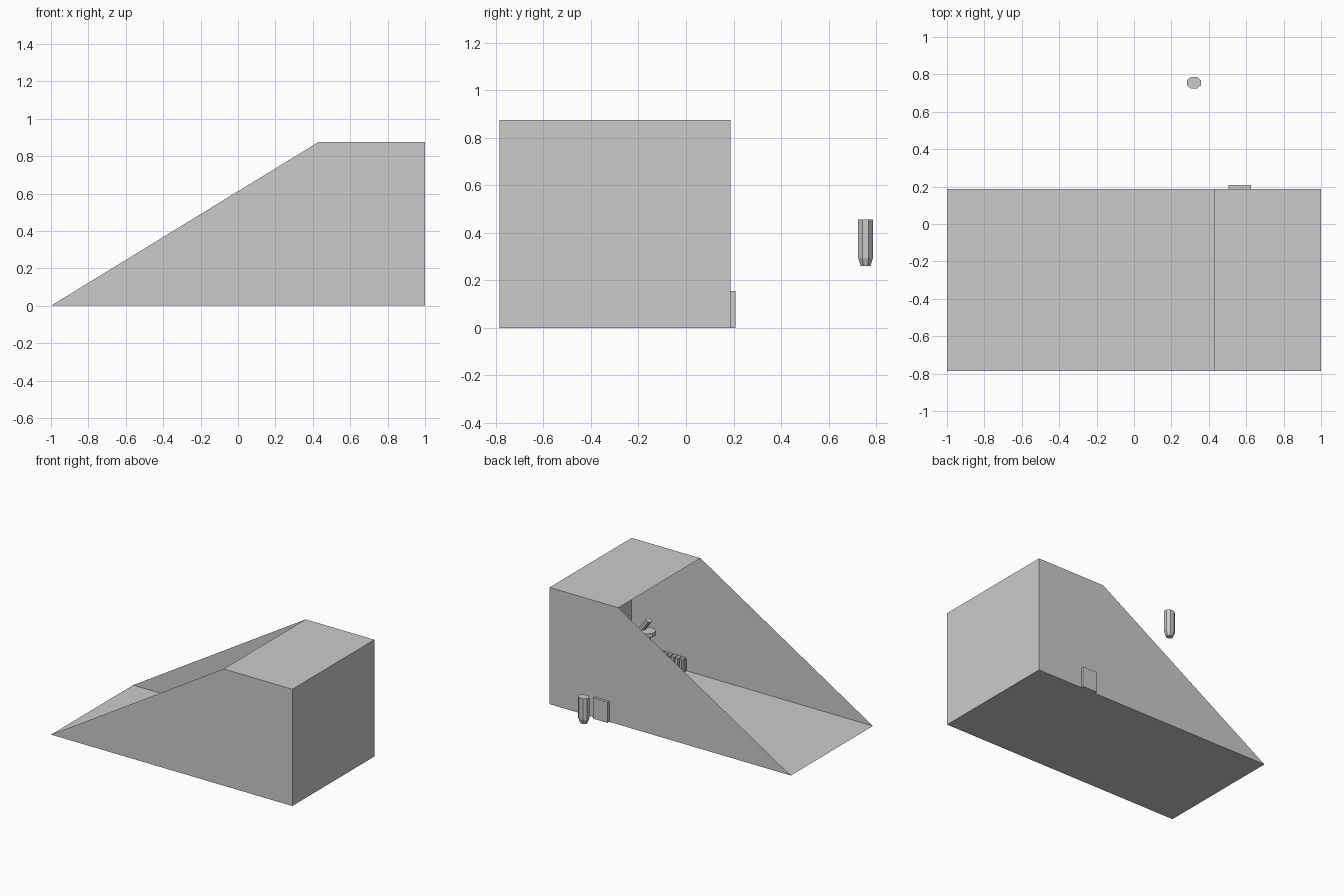
import bpy, bmesh, math
from mathutils import Matrix

if "Cube" in bpy.data.objects:
    bpy.data.objects.remove(bpy.data.objects["Cube"])

Y0, Y1, H, XR = -0.785, 0.187, 0.875, 0.43


def make(name, bm):
    me = bpy.data.meshes.new(name)
    bm.to_mesh(me)
    bm.free()
    ob = bpy.data.objects.new(name, me)
    bpy.context.collection.objects.link(ob)
    return ob


def box(name, lo, hi):
    bm = bmesh.new()
    bmesh.ops.create_cube(bm, size=1)
    for v in bm.verts:
        v.co = [lo[i] + (v.co[i] + 0.5) * (hi[i] - lo[i]) for i in range(3)]
    return make(name, bm)


def prism(name, r1, r2, depth, loc, rot=(0, 0, 0), sides=8, sx=1.0):
    bm = bmesh.new()
    bmesh.ops.create_cone(bm, cap_ends=True, segments=sides,
                          radius1=r1, radius2=r2, depth=depth,
                          matrix=Matrix.Rotation(math.pi / sides, 4, 'Z'))
    for v in bm.verts:
        v.co.x *= sx
    ob = make(name, bm)
    ob.location, ob.rotation_euler = loc, rot
    return ob


# Open room shell: side walls, floor, end wall and ceiling; the slope stays open
bm = bmesh.new()
profile = [(-1, 0), (1, 0), (1, H), (XR, H)]
front = [bm.verts.new((x, Y0, z)) for x, z in profile]
back = [bm.verts.new((x, Y1, z)) for x, z in profile]
bm.faces.new(front)
bm.faces.new(back[::-1])
for i in range(3):
    bm.faces.new((front[i], back[i], back[i + 1], front[i + 1]))
make("room_shell", bm)

# Doors
box("back_door", (0.505, Y1, 0), (0.625, 0.208, 0.155))
box("end_door", (0.994, -0.065, 0), (1.0, 0.032, 0.115))

# Floating octagonal canister with tapered foot
prism("canister_body", 0.034, 0.034, 0.16, (0.32, 0.755, 0.375), sx=1.2)
prism("canister_foot", 0.022, 0.034, 0.036, (0.32, 0.755, 0.278), sx=1.2)

# Slatted rack along the inside of the front wall
for i in range(6):
    x = 0.55 + i * 0.035
    box("rack_slat", (x, Y0, 0), (x + 0.02, Y0 + 0.05, 0.10))
box("rack_back", (0.545, Y0 + 0.002, 0), (0.75, Y0 + 0.02, 0.095))

# Small pedestal with a tilted head under the ceiling
px, py = 0.75, -0.62
prism("pedestal_post", 0.02, 0.02, 0.28, (px, py, 0.14))
prism("pedestal_plate", 0.055, 0.055, 0.03, (px, py, 0.295))
prism("pedestal_head", 0.022, 0.022, 0.10, (px + 0.02, py, 0.35), (0, math.radians(-35), 0))
